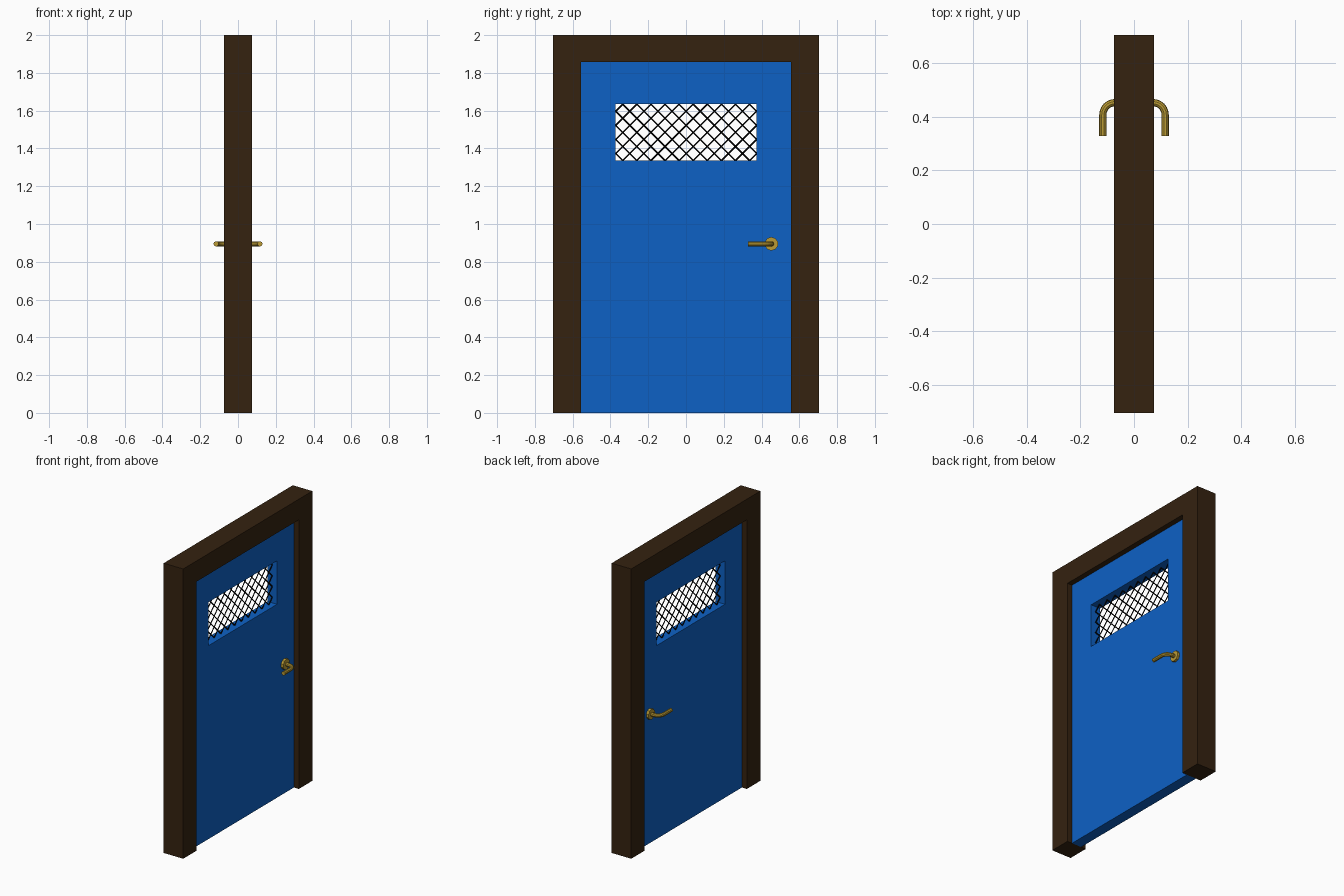
import bpy, bmesh, math
from mathutils import Vector

cube = bpy.data.objects.get("Cube")
if cube:
    bpy.data.objects.remove(cube)


def material(name, rgb):
    m = bpy.data.materials.new(name)
    m.use_nodes = True
    m.diffuse_color = (*rgb, 1)
    m.node_tree.nodes["Principled BSDF"].inputs["Base Color"].default_value = (*rgb, 1)
    return m


BROWN = material("dark_wood", (0.035, 0.016, 0.005))
BLUE = material("blue_paint", (0.004, 0.12, 0.56))
BLACK = material("black_wire", (0.002, 0.002, 0.002))
BRASS = material("brass", (0.5, 0.33, 0.035))


def finish(name, bm, mat):
    bmesh.ops.recalc_face_normals(bm, faces=bm.faces)
    mesh = bpy.data.meshes.new(name)
    bm.to_mesh(mesh)
    bm.free()
    mesh.materials.append(mat)
    ob = bpy.data.objects.new(name, mesh)
    bpy.context.collection.objects.link(ob)
    return ob


def panel(name, outline, half, mat, hole=None):
    """Extrude a (y, z) outline through x; a hole has as many corners as the outline."""
    bm = bmesh.new()
    ring = [bm.verts.new((-half, y, z)) for y, z in outline]
    if hole:
        inner = [bm.verts.new((-half, y, z)) for y, z in hole]
        for i in range(len(ring)):
            j = (i + 1) % len(ring)
            bm.faces.new((ring[i], ring[j], inner[j], inner[i]))
    else:
        bm.faces.new(ring)
    ext = bmesh.ops.extrude_face_region(bm, geom=bm.faces[:])
    moved = [v for v in ext["geom"] if isinstance(v, bmesh.types.BMVert)]
    bmesh.ops.translate(bm, verts=moved, vec=(2 * half, 0, 0))
    return finish(name, bm, mat)


def rect(y0, y1, z0, z1):
    return [(y0, z0), (y1, z0), (y1, z1), (y0, z1)]


# Frame and door leaf with its window opening
OUT, INN, TOP, HEAD = 0.704, 0.557, 2.0, 1.857
panel("door_frame", [(-OUT, 0), (-INN, 0), (-INN, HEAD), (INN, HEAD),
                     (INN, 0), (OUT, 0), (OUT, TOP), (-OUT, TOP)], 0.0745, BROWN)
Y0, Y1, Z0, Z1 = -0.373, 0.373, 1.335, 1.635
panel("door_leaf", rect(-INN, INN, 0, HEAD), 0.037, BLUE, rect(Y0, Y1, Z0, Z1))

# Diagonal wire mesh, each wire clipped to the opening
bm = bmesh.new()
STEP, W = (Y1 - Y0) / 10, 0.004
height = Z1 - Z0
for slope in (1, -1):
    for k in range(-4, 10):
        start = Y0 + (k + 0.5) * STEP
        lo, hi = max(start, Y0), min(start + height, Y1)
        ends = [Vector((0, y, Z0 + y - start if slope > 0 else Z1 - y + start)) for y in (lo, hi)]
        axis = ends[1] - ends[0]
        made = bmesh.ops.create_cone(bm, cap_ends=True, segments=4, radius1=W, radius2=W,
                                     depth=axis.length)["verts"]
        bmesh.ops.rotate(bm, verts=made, matrix=axis.to_track_quat("Z", "Y").to_matrix())
        bmesh.ops.translate(bm, verts=made, vec=(ends[0] + ends[1]) / 2)
finish("window_mesh", bm, BLACK)

# Lever handle and round plate on each side
HY, HZ, R, REACH, BEND = 0.452, 0.895, 0.0135, 0.116, 0.045
for side, label in ((1, "left"), (-1, "right")):
    bm = bmesh.new()
    made = bmesh.ops.create_cone(bm, cap_ends=True, segments=10, radius1=0.036,
                                 radius2=0.036, depth=0.02)["verts"]
    bmesh.ops.rotate(bm, verts=made, matrix=Vector((1, 0, 0)).to_track_quat("Z", "Y").to_matrix())
    bmesh.ops.translate(bm, verts=made, vec=(side * 0.044, HY, HZ))
    finish(label + "_handle_plate", bm, BRASS)

    path = [(0.03, HY)]
    for i in range(7):
        a = math.pi / 2 * (1 - i / 6)
        path.append((REACH - BEND + BEND * math.cos(a), HY - BEND + BEND * math.sin(a)))
    path.append((REACH, 0.328))
    bm = bmesh.new()
    rings, N = [], 10
    for i, p in enumerate(path):
        a, b = path[max(i - 1, 0)], path[min(i + 1, len(path) - 1)]
        t = Vector((b[0] - a[0], b[1] - a[1])).normalized()
        ring = []
        for s in range(N):
            c, h = R * math.cos(math.tau * s / N), R * math.sin(math.tau * s / N)
            ring.append(bm.verts.new((side * (p[0] - t.y * c), p[1] + t.x * c, HZ + h)))
        rings.append(ring)
    for r0, r1 in zip(rings, rings[1:]):
        for s in range(N):
            bm.faces.new((r0[s], r0[(s + 1) % N], r1[(s + 1) % N], r1[s]))
    bm.faces.new(rings[0])
    bm.faces.new(rings[-1])
    finish(label + "_handle_lever", bm, BRASS)
